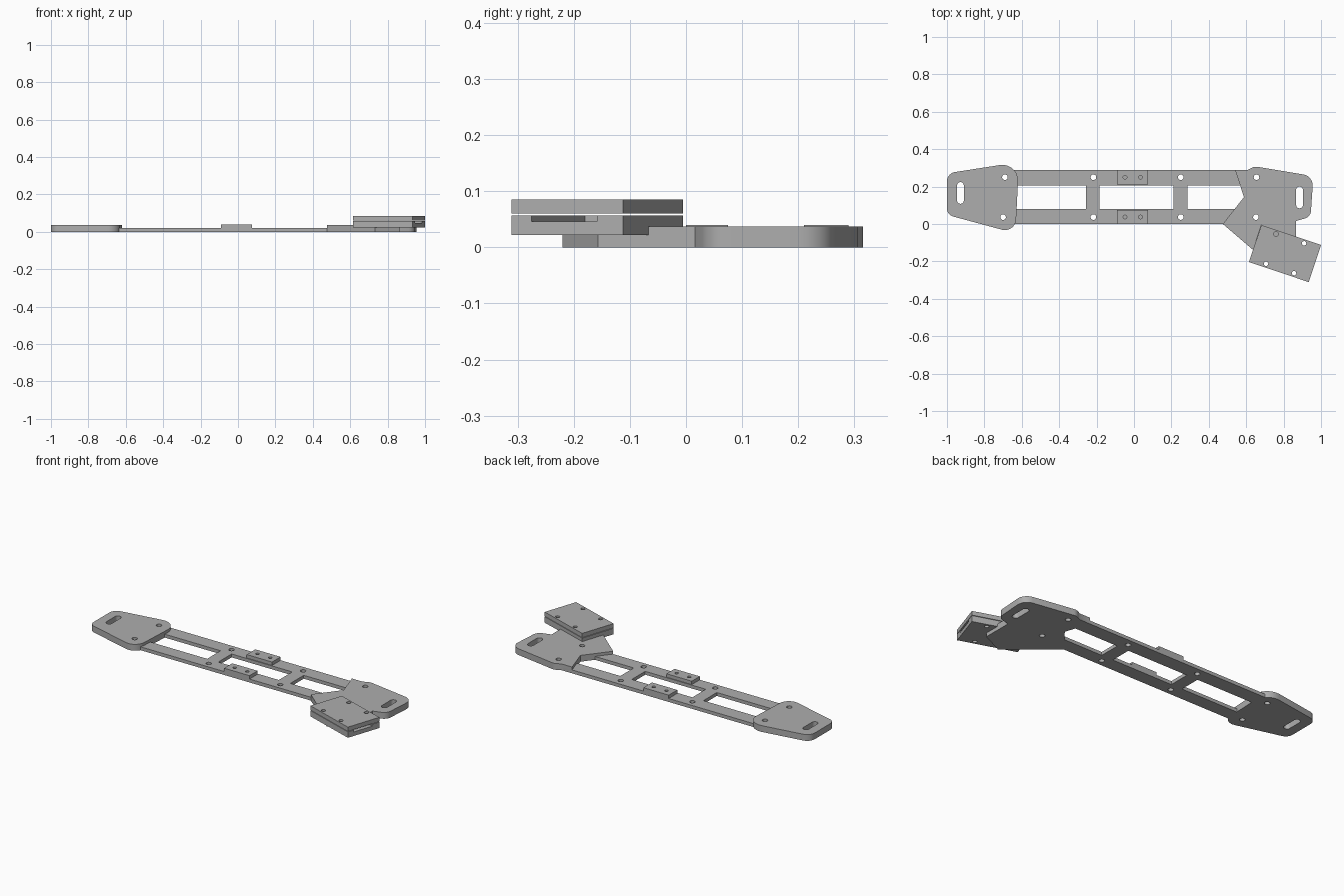
import bpy, bmesh, math
from mathutils import Vector

cube = bpy.data.objects.get("Cube")
if cube:
    bpy.data.objects.remove(cube, do_unlink=True)

grey = bpy.data.materials.new("matte_grey")
grey.use_nodes = True
colour = (0.42, 0.42, 0.42, 1)
grey.diffuse_color = colour
grey.node_tree.nodes["Principled BSDF"].inputs["Base Color"].default_value = colour


def rounded(corners, steps=7):
    """Outline from (x, y, radius) corners, filleting those with a radius."""
    out = []
    n = len(corners)
    for i, (x, y, r) in enumerate(corners):
        p = Vector((x, y))
        if r == 0:
            out.append(p)
            continue
        a = (Vector(corners[i - 1][:2]) - p).normalized()
        b = (Vector(corners[(i + 1) % n][:2]) - p).normalized()
        half = a.angle(b) / 2
        start, end = p + a * r / math.tan(half), p + b * r / math.tan(half)
        centre = p + (a + b).normalized() * r / math.sin(half)
        sweep = (start - centre).angle_signed(end - centre)
        for k in range(steps + 1):
            t = -sweep * k / steps
            d = start - centre
            out.append(centre + Vector((d.x * math.cos(t) - d.y * math.sin(t),
                                        d.x * math.sin(t) + d.y * math.cos(t))))
    return out


def rect(x0, x1, y0, y1, r=0):
    return rounded([(x0, y0, r), (x1, y0, r), (x1, y1, r), (x0, y1, r)])


def slot(x, y):
    w, h = 0.018, 0.058
    return rect(x - w, x + w, y - h, y + h, w * 0.98)


def hole(x, y, r=0.015, sides=20):
    return [Vector((x + r * math.cos(2 * math.pi * k / sides),
                    y + r * math.sin(2 * math.pi * k / sides))) for k in range(sides)]


def plate(name, outlines, z0, z1, x=0, y=0, turn=0):
    """Flat plate: first outline is the rim, the others are openings."""
    curve = bpy.data.curves.new(name, 'CURVE')
    curve.dimensions = '2D'
    curve.fill_mode = 'BOTH'
    curve.extrude = (z1 - z0) / 2
    for pts in outlines:
        s = curve.splines.new('POLY')
        s.points.add(len(pts) - 1)
        for sp, p in zip(s.points, pts):
            sp.co = (p.x, p.y, 0, 1)
        s.use_cyclic_u = True
    ob = bpy.data.objects.new(name, curve)
    bpy.context.collection.objects.link(ob)
    ob.location = (x, y, (z0 + z1) / 2)
    ob.rotation_euler.z = turn
    bpy.ops.object.select_all(action='DESELECT')
    ob.select_set(True)
    bpy.context.view_layer.objects.active = ob
    bpy.ops.object.convert(target='MESH')
    ob = bpy.context.view_layer.objects.active
    bm = bmesh.new()
    bm.from_mesh(ob.data)
    bmesh.ops.remove_doubles(bm, verts=bm.verts, dist=1e-5)
    bmesh.ops.recalc_face_normals(bm, faces=bm.faces)
    bm.to_mesh(ob.data)
    bm.free()
    ob.data.materials.clear()
    ob.data.materials.append(grey)
    bpy.ops.object.shade_smooth_by_angle(angle=math.radians(30))
    return ob


# Long ladder frame with three windows and four bolt holes
windows = [rect(a, b, 0.08, 0.205) for a, b in ((-0.65, -0.257), (-0.185, 0.21), (0.285, 0.595))]
bolts = [hole(x, y) for x in (-0.217, 0.25) for y in (0.037, 0.25)]
plate("ladder_frame", [rect(-0.66, 0.6, 0, 0.29)] + windows + bolts, 0, 0.02)

# Small pads in the middle of each rail
for name, y0, y1 in (("front_pad", 0, 0.075), ("back_pad", 0.21, 0.29)):
    mid = (y0 + y1) / 2
    plate(name, [rect(-0.09, 0.075, y0, y1), hole(-0.048, mid, 0.01), hole(0.035, mid, 0.01)],
          0.015, 0.04)

# Rounded end plate on the right-hand side
plate("right_end_plate", [
    rounded([(-1, 0.271, 0.05), (-1, 0.049, 0.045), (-0.634, -0.05, 0.06), (-0.615, 0.331, 0.083)]),
    slot(-0.928, 0.166), hole(-0.69, 0.25), hole(-0.70, 0.037)], 0, 0.037)

# End plate with an arm on the left-hand side; the upper layer leaves a seat for the clamp
rim = [(0.475, 0, 0), (0.588, 0.144, 0), (0.54, 0.29, 0), (0.61, 0.29, 0), (0.645, 0.308, 0.05),
       (0.959, 0.256, 0.06), (0.944, 0.038, 0.045), (0.866, 0.016, 0)]
openings = [slot(0.885, 0.142), hole(0.655, 0.25), hole(0.652, 0.037)]
plate("left_end_plate_base", [rounded(rim + [(0.866, -0.157, 0), (0.733, -0.22, 0)])] + openings,
      0, 0.022)
plate("left_end_plate_top", [rounded(rim + [(0.866, -0.067, 0), (0.68, -0.005, 0),
                                            (0.636, -0.138, 0)])] + openings, 0.022, 0.037)

# Turned clamp: floor, walls around an open-ended pocket, and lid
L, W = 0.1685, 0.1045
place = dict(x=0.8075, y=-0.158, turn=math.radians(-18.5))
screws = [hole(u, v, 0.012) for u in (-0.079, 0.079) for v in (-0.084, 0.084)]
block = rect(-L, L, -W, W)
walls = rounded([(u, v, 0) for u, v in ((-L, -W), (L, -W), (L, -0.067), (-0.13, -0.067),
                                        (-0.13, 0.056), (L, 0.056), (L, W), (-L, W))])
plate("clamp_floor", [block] + screws, 0.022, 0.046, **place)
plate("clamp_walls", [walls] + screws, 0.046, 0.057, **place)
plate("clamp_lid", [block] + screws, 0.06, 0.085, **place)
